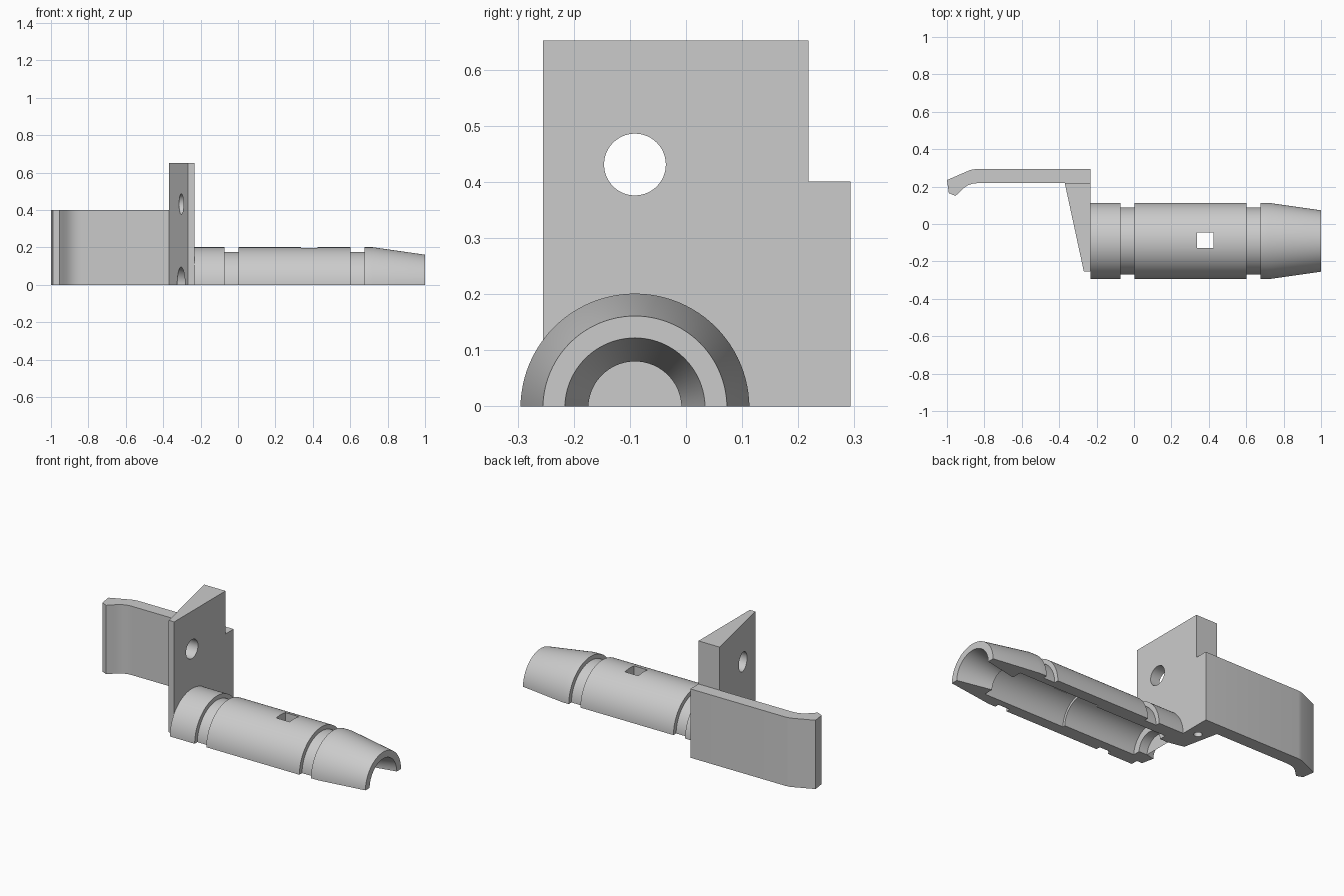
import bpy, bmesh, math
from mathutils import Matrix

cube = bpy.data.objects.get("Cube")
if cube:
    bpy.data.objects.remove(cube, do_unlink=True)

GREY = bpy.data.materials.new("plain_grey")
GREY.use_nodes = True
GREY.diffuse_color = (0.6, 0.6, 0.6, 1)
GREY.node_tree.nodes["Principled BSDF"].inputs["Base Color"].default_value = (0.6, 0.6, 0.6, 1)

AXIS_Y, AXIS_Z = -0.091, -0.003  # tube centre line
FACE_X = -0.233                  # tube side of the plate


def make_object(name, bm):
    bmesh.ops.recalc_face_normals(bm, faces=bm.faces)
    mesh = bpy.data.meshes.new(name)
    bm.to_mesh(mesh)
    bm.free()
    mesh.materials.append(GREY)
    obj = bpy.data.objects.new(name, mesh)
    bpy.context.collection.objects.link(obj)
    return obj


def activate(obj):
    bpy.ops.object.select_all(action='DESELECT')
    obj.select_set(True)
    bpy.context.view_layer.objects.active = obj


def extrude_outline(name, outline, height):
    bm = bmesh.new()
    face = bm.faces.new([bm.verts.new((x, y, 0)) for x, y in outline])
    top = bmesh.ops.extrude_face_region(bm, geom=[face], use_keep_orig=True)
    verts = [g for g in top["geom"] if isinstance(g, bmesh.types.BMVert)]
    bmesh.ops.translate(bm, verts=verts, vec=(0, 0, height))
    return make_object(name, bm)


def half_revolve(name, profile, steps=48):
    """Sweep a closed (x, radius) profile half a turn over the tube axis."""
    bm = bmesh.new()
    rings = []
    for i in range(steps + 1):
        a = math.pi * i / steps
        rings.append([bm.verts.new((x, AXIS_Y + r * math.cos(a), max(0, r * math.sin(a) + AXIS_Z)))
                      for x, r in profile])
    n = len(profile)
    for a, b in zip(rings, rings[1:]):
        for j in range(n):
            k = (j + 1) % n
            bm.faces.new((a[j], a[k], b[k], b[j]))
    bm.faces.new(rings[0])
    bm.faces.new(rings[-1])
    return make_object(name, bm)


def round_cutter(r_low, r_high, depth, centre, along_x):
    bm = bmesh.new()
    bmesh.ops.create_cone(bm, cap_ends=True, segments=96, radius1=r_low, radius2=r_high, depth=depth)
    turn = Matrix.Rotation(math.pi / 2, 4, 'Y') if along_x else Matrix()
    bm.transform(Matrix.Translation(centre) @ turn)
    return make_object("hole_cutter", bm)


def box_cutter(size, centre):
    bm = bmesh.new()
    bmesh.ops.create_cube(bm, size=1)
    bm.transform(Matrix.Translation(centre) @ Matrix.Diagonal((*size, 1)))
    return make_object("window_cutter", bm)


def cut(obj, cutter):
    cutter.hide_render = True
    mod = obj.modifiers.new("cut", 'BOOLEAN')
    mod.operation = 'DIFFERENCE'
    mod.solver = 'EXACT'
    mod.object = cutter
    activate(obj)
    bpy.ops.object.modifier_apply(modifier=mod.name)
    bpy.data.objects.remove(cutter, do_unlink=True)


# Half tube: two grooves and a tapered nose outside, a flared mouth and stepped chamber inside
R, GROOVE, NECK, FLARE = 0.204, 0.179, 0.083, 0.125
WIDE, NARROW = 0.14, 0.125
tube = half_revolve("half_tube", [
    (FACE_X, NECK), (FACE_X, R), (-0.073, R), (-0.073, GROOVE), (0.002, GROOVE), (0.002, R),
    (0.602, R), (0.602, GROOVE), (0.677, GROOVE), (0.677, R), (0.72, R),
    (1, 0.164), (1, FLARE), (0.8, NECK), (0.8, WIDE), (0.28, WIDE),
    (0.28, NARROW), (-0.18, NARROW), (-0.18, NECK)])
cut(tube, box_cutter((0.087, 0.085, 0.3), (0.381, -0.087, 0.22)))

# Wedge plate with a round hole, a flared half-round passage and a blind hole below
plate = extrude_outline("wedge_plate", [
    (FACE_X, -0.255), (FACE_X, 0.218), (-0.37, 0.218), (-0.268, -0.255)], 0.652)
cut(plate, round_cutter(0.055, 0.055, 1, (-0.3, AXIS_Y, 0.431), True))
cut(plate, round_cutter(FLARE, NECK, 0.2, (FACE_X - 0.1, AXIS_Y, AXIS_Z), True))
cut(plate, round_cutter(0.022, 0.022, 0.2, (-0.298, 0.152, 0), False))

# Side clip with a hooked tip
clip = extrude_outline("side_clip", [
    (FACE_X, 0.218), (FACE_X, 0.293), (-0.85, 0.293), (-0.875, 0.289), (-1, 0.235),
    (-0.99, 0.165), (-0.955, 0.15), (-0.935, 0.168), (-0.915, 0.189),
    (-0.89, 0.206), (-0.865, 0.215), (-0.84, 0.218)], 0.401)

for part in (tube, plate, clip):
    activate(part)
    bpy.ops.object.shade_smooth_by_angle(angle=math.radians(25))
